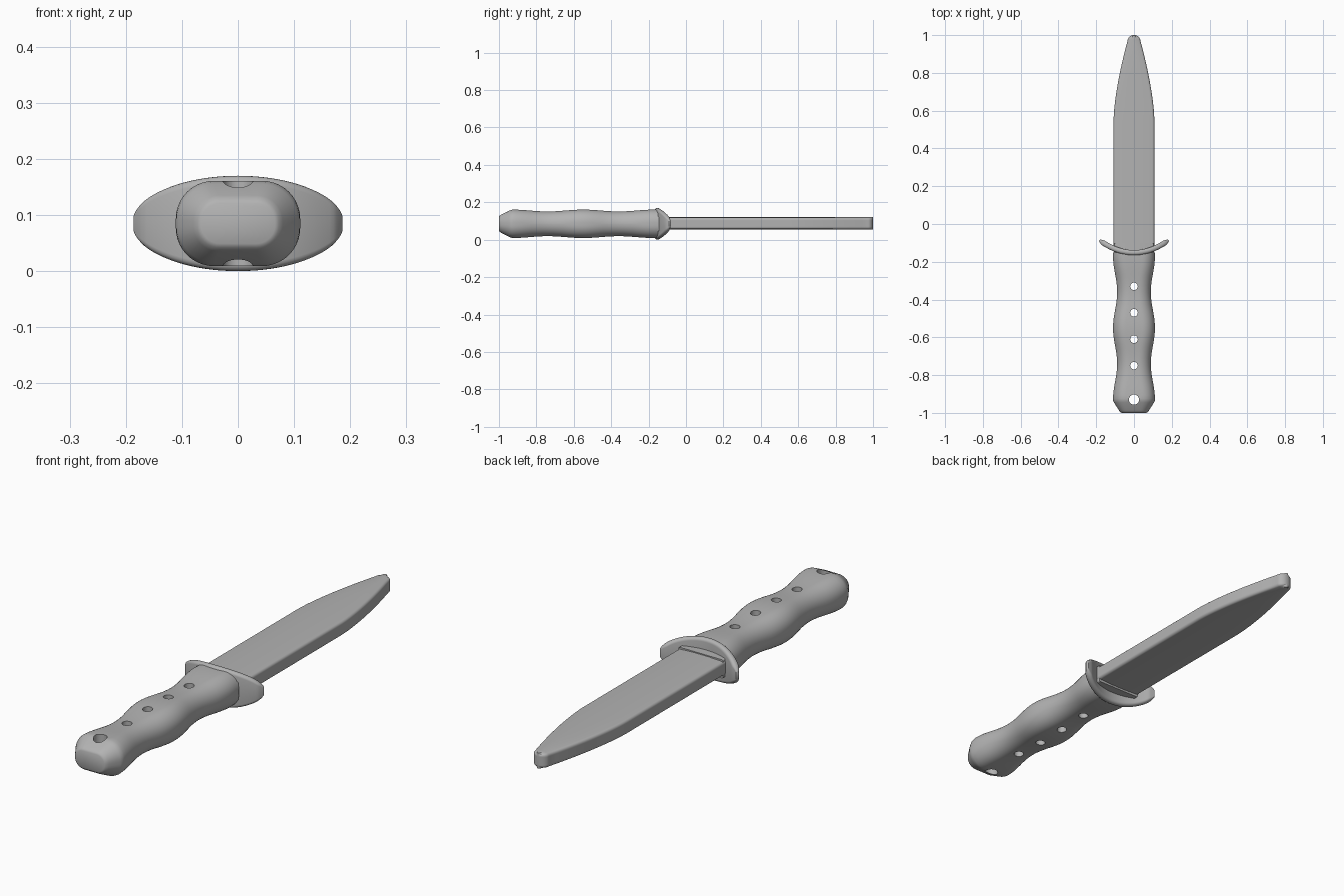
import bpy, bmesh, math

cube = bpy.data.objects.get("Cube")
if cube:
    bpy.data.objects.remove(cube, do_unlink=True)

MID = 0.085  # height of the centre plane

grey = bpy.data.materials.new("matte_grey")
grey.use_nodes = True
grey.diffuse_color = (0.45, 0.45, 0.45, 1)
grey.node_tree.nodes["Principled BSDF"].inputs["Base Color"].default_value = (0.45, 0.45, 0.45, 1)


def finish(name, bm, angle=35):
    bmesh.ops.recalc_face_normals(bm, faces=bm.faces)
    mesh = bpy.data.meshes.new(name)
    bm.to_mesh(mesh)
    bm.free()
    mesh.materials.append(grey)
    obj = bpy.data.objects.new(name, mesh)
    bpy.context.collection.objects.link(obj)
    smooth(obj, angle)
    return obj


def smooth(obj, angle):
    bpy.ops.object.select_all(action='DESELECT')
    obj.select_set(True)
    bpy.context.view_layer.objects.active = obj
    bpy.ops.object.shade_smooth_by_angle(angle=math.radians(angle))


def loft(name, rings, angle=35):
    """Skin closed rings of points and cap both ends."""
    bm = bmesh.new()
    loops = [[bm.verts.new(p) for p in ring] for ring in rings]
    n = len(loops[0])
    for a, b in zip(loops, loops[1:]):
        for i in range(n):
            j = (i + 1) % n
            bm.faces.new((a[i], a[j], b[j], b[i]))
    bm.faces.new(loops[0])
    bm.faces.new(loops[-1])
    return finish(name, bm, angle)


def rounded_ring(y, w, h, r, steps=10):
    """Rounded rectangle across the y axis."""
    r = min(r, w * 0.98, h * 0.98)
    ring = []
    for q, (sx, sz) in enumerate([(1, 1), (-1, 1), (-1, -1), (1, -1)]):
        for k in range(steps + 1):
            a = (q + k / steps) * math.pi / 2
            ring.append((sx * (w - r) + r * math.cos(a), y,
                         MID + sz * (h - r) + r * math.sin(a)))
    return ring


# Handle: sloped pommel, then a wavy grip
rings = [rounded_ring(-1.0, 0.066, 0.036, 0.034),
         rounded_ring(-0.996, 0.073, 0.043, 0.040),
         rounded_ring(-0.986, 0.080, 0.050, 0.046),
         rounded_ring(-0.945, 0.106, 0.070, 0.064),
         rounded_ring(-0.936, 0.110, 0.074, 0.068)]
for i in range(41):
    y = -0.925 + 0.775 * i / 40
    wave = math.cos(2 * math.pi * (y + 0.55) / 0.38)
    rings.append(rounded_ring(y, 0.1 + 0.011 * wave, 0.071 + 0.005 * wave, 0.068))
handle = loft("handle", rings)

# Holes through the handle
bm = bmesh.new()
for y, r in [(-0.93, 0.027)] + [(-0.75 + 0.14 * i, 0.02) for i in range(4)]:
    made = bmesh.ops.create_cone(bm, cap_ends=True, segments=32, radius1=r, radius2=r, depth=0.4)
    bmesh.ops.translate(bm, verts=made["verts"], vec=(0, y, MID))
cutter = finish("hole_cutter", bm)
cutter.hide_render = True
mod = handle.modifiers.new("holes", 'BOOLEAN')
mod.operation, mod.solver, mod.object = 'DIFFERENCE', 'EXACT', cutter
bpy.context.view_layer.objects.active = handle
bpy.ops.object.modifier_apply(modifier=mod.name)
bpy.data.objects.remove(cutter, do_unlink=True)
smooth(handle, 35)

# Guard: elliptical plate bent towards the blade, with rounded rim
rings = []
N = 40
for i in range(N + 1):
    t = -math.cos(math.pi * i / N)
    x = 0.183 * t
    half = max(0.085 * math.sqrt(max(0, 1 - (0.98 * t) ** 2)), 0.016)
    bend = 0.066 * t * t
    thick = 0.014 * min(1, 0.4 + 6 * (1 - abs(t)))
    r = thick * 0.9
    ring = []
    for q, (sy, sz) in enumerate([(1, 1), (-1, 1), (-1, -1), (1, -1)]):
        for k in range(5):
            a = (q + k / 4) * math.pi / 2
            u = sy * (thick - r) + r * math.cos(a)
            v = sz * (half - r) + r * math.sin(a)
            slope = math.atan(2 * 0.066 * t / 0.183)
            ring.append((x - u * math.sin(slope), -0.152 + bend + u * math.cos(slope), MID + v))
    rings.append(ring)
loft("guard", rings, 50)

# Collar block at the root of the blade
loft("blade_collar", [rounded_ring(y, 0.105, 0.04, 0.006, 3) for y in (-0.155, -0.1)])


# Blade: flat centre, faint side slopes, rounded edges
def blade_ring(y, w):
    r = min(0.012, w * 0.4)
    quarter = [(w, 0.016)]
    for k in range(6):
        a = k / 5 * math.pi / 2
        quarter.append((w - r + r * math.cos(a), 0.0185 + r * math.sin(a)))
    quarter.append((min(0.035, (w - r) * 0.6), 0.0335))
    top = quarter + [(-x, z) for x, z in reversed(quarter)]
    return [(x, y, MID + 0.002 + z) for x, z in top + [(-x, -z) for x, z in top]]


stations = [(-0.12, 0.108), (0.55, 0.108)]
for i in range(1, 15):
    t = i / 14
    stations.append((0.55 + 0.42 * t, 0.108 - 0.074 * t ** 1.55))
for i in range(1, 9):
    a = i / 8 * math.radians(84)
    stations.append((0.97 + 0.03 * math.sin(a), 0.034 * math.cos(a)))
loft("blade", [blade_ring(y, w) for y, w in stations], 30)
